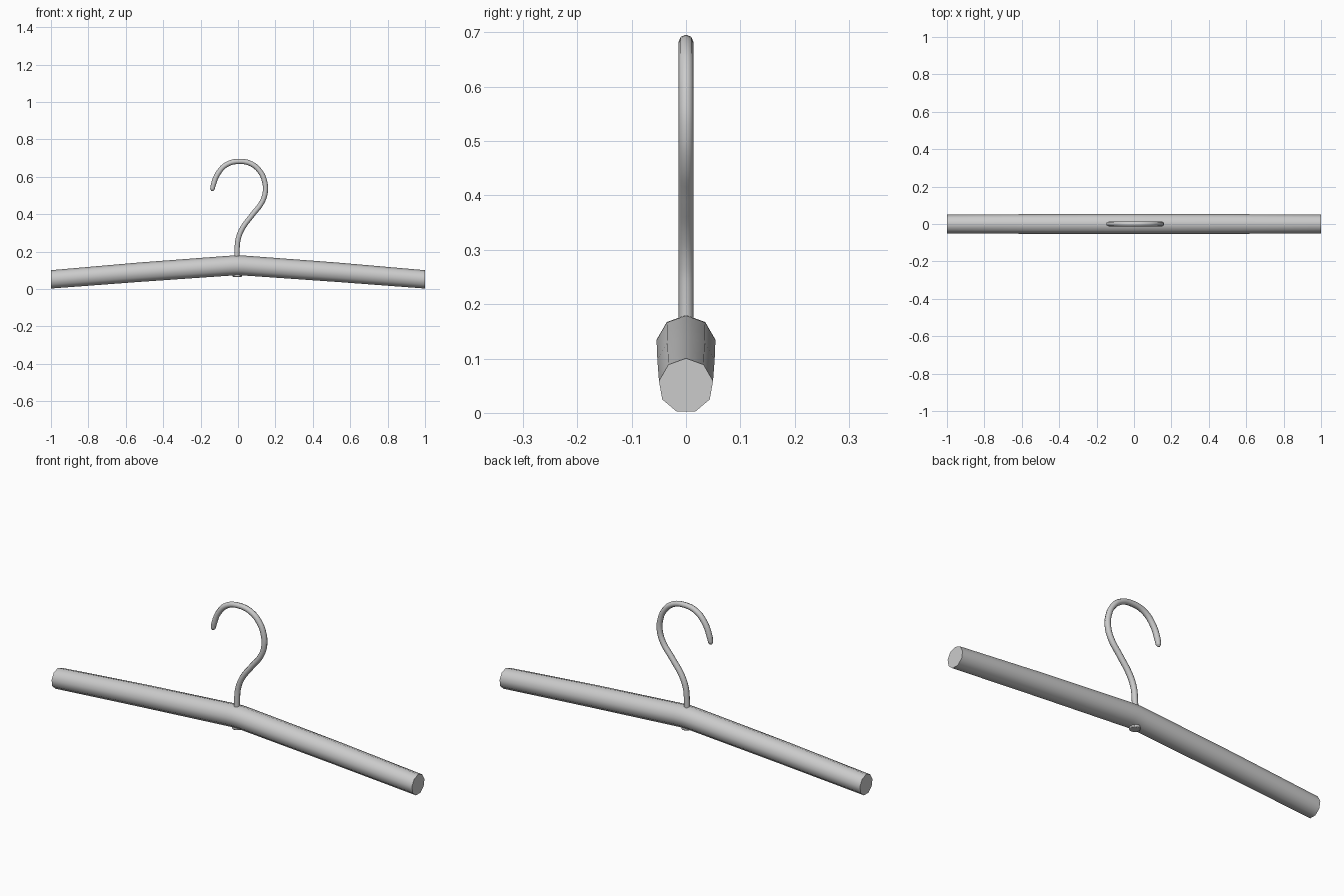
import bpy, bmesh, math

if "Cube" in bpy.data.objects:
    bpy.data.objects.remove(bpy.data.objects["Cube"], do_unlink=True)

grey = bpy.data.materials.new("light grey")
grey.use_nodes = True
colour = (0.6, 0.6, 0.6, 1)
grey.diffuse_color = colour
grey.node_tree.nodes["Principled BSDF"].inputs["Base Color"].default_value = colour


def finish(obj, angle):
    bpy.ops.object.select_all(action='DESELECT')
    obj.select_set(True)
    bpy.context.view_layer.objects.active = obj
    bpy.ops.object.shade_smooth_by_angle(angle=math.radians(angle))


# Bent shoulder bar: nine-sided rings, thickest in the middle
SIDES = 9
half = [(0.03, 0.124, 0.055), (0.53, 0.088, 0.0535), (1.0, 0.05, 0.0505)]
stations = [(-x, z, r) for x, z, r in reversed(half)] + [(0, 0.125, 0.055)] + half
bm = bmesh.new()
rings = []
for x, z, r in stations:
    angles = [2 * math.pi * i / SIDES for i in range(SIDES)]
    rings.append([bm.verts.new((x, r * math.sin(a), z + r * math.cos(a))) for a in angles])
for a, b in zip(rings, rings[1:]):
    for i in range(SIDES):
        j = (i + 1) % SIDES
        bm.faces.new((a[i], a[j], b[j], b[i]))
bm.faces.new(rings[0])
bm.faces.new(rings[-1])
bmesh.ops.recalc_face_normals(bm, faces=bm.faces)
mesh = bpy.data.meshes.new("shoulder_bar")
bm.to_mesh(mesh)
bm.free()
bar = bpy.data.objects.new("shoulder_bar", mesh)
bpy.context.collection.objects.link(bar)
mesh.materials.append(grey)
finish(bar, 50)

# Wire hook: bevelled curve with a rounded tip
path = [(-0.004, 0.075), (-0.004, 0.23), (0.003, 0.275), (0.024, 0.325),
        (0.078, 0.398), (0.128, 0.464), (0.146, 0.52), (0.142, 0.575),
        (0.119, 0.627), (0.073, 0.668), (0.008, 0.682), (-0.06, 0.666),
        (-0.108, 0.616), (-0.131, 0.56), (-0.137, 0.533), (-0.139, 0.524)]
curve = bpy.data.curves.new("hook", 'CURVE')
curve.dimensions = '3D'
curve.bevel_depth = 0.0138
curve.bevel_resolution = 2
curve.resolution_u = 5
curve.use_fill_caps = True
spline = curve.splines.new('BEZIER')
spline.bezier_points.add(len(path) - 1)
for point, (x, z) in zip(spline.bezier_points, path):
    point.co = (x, 0, z)
    point.handle_left_type = point.handle_right_type = 'AUTO'
spline.bezier_points[-2].radius = 0.85
spline.bezier_points[-1].radius = 0.4
hook = bpy.data.objects.new("hook", curve)
bpy.context.collection.objects.link(hook)
curve.materials.append(grey)
bpy.ops.object.select_all(action='DESELECT')
hook.select_set(True)
bpy.context.view_layer.objects.active = hook
bpy.ops.object.convert(target='MESH')
finish(bpy.context.object, 60)

# Rivet head under the bar
bpy.ops.mesh.primitive_cylinder_add(vertices=16, radius=0.025, depth=0.02,
                                    location=(-0.004, 0, 0.075))
rivet = bpy.context.object
rivet.name = "hook_rivet"
rivet.data.materials.append(grey)
bevel = rivet.modifiers.new("soft_edge", 'BEVEL')
bevel.width = 0.003
bevel.segments = 2
finish(rivet, 40)
